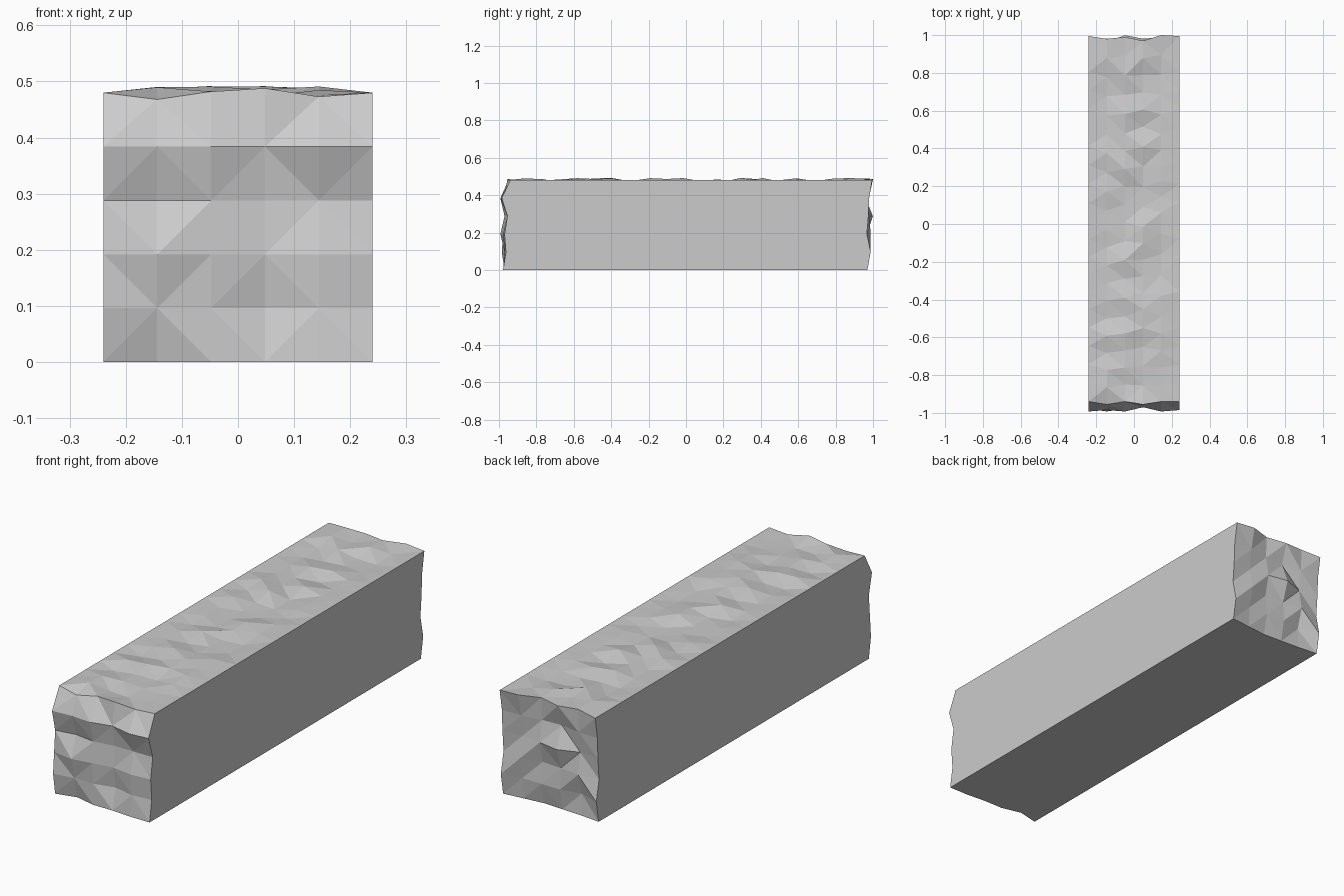
import bpy, bmesh, random

old = bpy.data.objects.get("Cube")
if old:
    bpy.data.objects.remove(old, do_unlink=True)

random.seed(4)
N = 5                 # cells per block side
W = 0.48              # block width and height

stone = bpy.data.materials.new("grey stone")
stone.use_nodes = True
grey = (0.6, 0.6, 0.6, 1)
stone.diffuse_color = grey
stone.node_tree.nodes["Principled BSDF"].inputs["Base Color"].default_value = grey


def rough_end(middle, top, side, low, jitter):
    """Depth of a broken end face, as a dictionary over column and row."""
    end = {}
    for i in range(N + 1):
        for k in range(N + 1):
            if k == N:
                y = top[i]
            elif i in (0, N):
                y = middle + side[k]
            elif k == 0:
                y = middle + low[i]
            else:
                y = middle + random.uniform(-jitter, jitter)
            end[i, k] = y
    return end


# Front end: how far each point stands out, rows from the ground up
front_rows = ["636677", "866365", "797576", "646444", "989698", "242422"]
front = {(i, k): -0.925 - 0.0075 * int(d)
         for k, row in enumerate(front_rows) for i, d in enumerate(row)}

# Joints and back end
side = [-0.005, 0.012, -0.008, 0.0, 0.004]
low = [0, -0.015, -0.02, -0.025, -0.015, 0]
ends = [
    front,
    rough_end(-0.47, [-0.45, -0.5, -0.49, -0.45, -0.49, -0.45], side, low, 0.02),
    rough_end(0.01, [0.01, -0.03, 0.01, -0.015, 0.06, 0.015], side, low, 0.02),
    rough_end(0.495, [0.515, 0.475, 0.48, 0.515, 0.475, 0.515], side, low, 0.02),
    rough_end(0.975, [0.995, 0.98, 0.99, 0.97, 1.0, 0.995], side, low, 0.024),
]

# Uneven top: one height row for each joint, shared by neighbouring blocks
front_top = [0, -0.012, 0.002, 0.008, -0.007, 0]


def top_row():
    return [0] + [random.uniform(-0.012, 0.012) for _ in range(N - 1)] + [0]


def make_block(name, near, far, heights):
    bm = bmesh.new()
    verts = {}

    def point(i, j, k):
        if (i, j, k) not in verts:
            t = j / N
            y = near[i, k] * (1 - t) + far[i, k] * t
            z = W * k / N + (heights[j][i] if k == N else 0)
            verts[i, j, k] = bm.verts.new((W * (i / N - 0.5), y, z))
        return verts[i, j, k]

    # Grid of quads on each of the six sides
    for axis in range(3):
        for level in (0, N):
            for a in range(N):
                for b in range(N):
                    corners = []
                    for da, db in ((0, 0), (1, 0), (1, 1), (0, 1)):
                        c = [a + da, b + db]
                        c.insert(axis, level)
                        corners.append(point(*c))
                    bm.faces.new(corners)
    bmesh.ops.recalc_face_normals(bm, faces=bm.faces)
    bmesh.ops.triangulate(bm, faces=bm.faces, quad_method="SHORT_EDGE")
    mesh = bpy.data.meshes.new(name)
    bm.to_mesh(mesh)
    bm.free()
    mesh.materials.append(stone)
    block = bpy.data.objects.new(name, mesh)
    bpy.context.collection.objects.link(block)


# Four stone blocks laid end to end
first = front_top
names = ["front_block", "front_middle_block", "back_middle_block", "back_block"]
for n, name in enumerate(names):
    heights = [first] + [top_row() for _ in range(N)]
    make_block(name, ends[n], ends[n + 1], heights)
    first = heights[-1]
